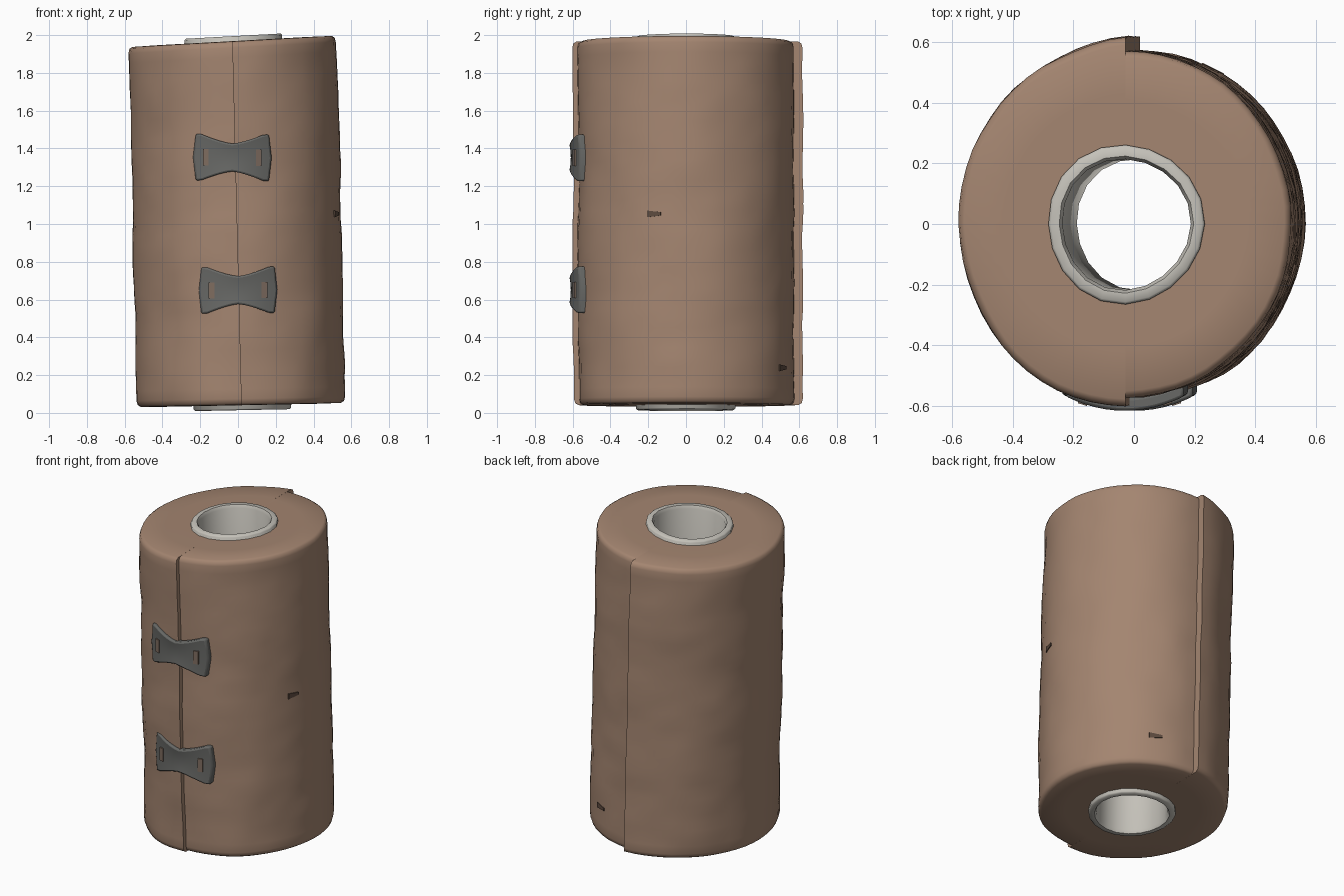
import bpy, bmesh, math
from mathutils import Vector, noise

cube = bpy.data.objects.get("Cube")
if cube:
    bpy.data.objects.remove(cube, do_unlink=True)


def material(name, rgb):
    m = bpy.data.materials.new(name)
    m.use_nodes = True
    m.diffuse_color = (*rgb, 1)
    bsdf = next(n for n in m.node_tree.nodes if n.type == 'BSDF_PRINCIPLED')
    bsdf.inputs["Base Color"].default_value = (*rgb, 1)
    return m


TAN = material("tan fabric", (0.37, 0.235, 0.163))
STAIN = material("dark stain", (0.11, 0.07, 0.05))
CORE = material("pale core", (0.56, 0.54, 0.49))
METAL = material("grey metal", (0.135, 0.137, 0.13))
SLOT = material("clip slot brown", (0.21, 0.15, 0.115))


def finish(bm, name, mat, angle=40):
    bmesh.ops.remove_doubles(bm, verts=bm.verts, dist=0.0002)
    bmesh.ops.recalc_face_normals(bm, faces=bm.faces)
    mesh = bpy.data.meshes.new(name)
    bm.to_mesh(mesh)
    bm.free()
    mesh.materials.append(mat)
    ob = bpy.data.objects.new(name, mesh)
    bpy.context.collection.objects.link(ob)
    bpy.ops.object.select_all(action='DESELECT')
    bpy.context.view_layer.objects.active = ob
    ob.select_set(True)
    bpy.ops.object.shade_smooth_by_angle(angle=math.radians(angle))
    return ob


def place(x, y, t, extra=0.0):
    """Lean the roll sideways and slope both ends; t runs from bottom to top."""
    x += 0.02 - 0.048 * t
    low, high = 0.04 + 0.02 * x - extra, 1.97 + 0.055 * x + extra
    return Vector((x, y, low + t * (high - low)))


def loft(bm, rings, close_rings=False):
    loops = [[bm.verts.new(p) for p in ring] for ring in rings]
    pairs = list(zip(loops, loops[1:]))
    if close_rings:
        pairs.append((loops[-1], loops[0]))
    for a, b in pairs:
        for i in range(len(a)):
            j = (i + 1) % len(a)
            bm.faces.new((a[i], a[j], b[j], b[i]))


# Fabric roll: two half wraps of different thickness meet in front and back seams
HALF = 30
SECTION = []
for k in range(HALF + 1):
    a = math.pi * (k / HALF - 0.5)
    SECTION.append((a, 0.55, 0.57))
for k in range(HALF + 1):
    a = math.pi * (k / HALF + 0.5)
    lip = 0.02 * max(0, 1 - k / 4)
    SECTION.append((a, 0.553, 0.598 + lip))


def fabric_ring(s, t):
    ring = []
    for a, rx, ry in SECTION:
        c, d = math.cos(a), math.sin(a)
        hole = 0.245
        p = place(c * (hole + s * (rx - hole)), d * (hole + s * (ry - hole)), t)
        if s > 0.9:
            bump = noise.noise(p * 3) * 0.010 + noise.noise(p * 9) * 0.004
            p += Vector((c, d, 0)) * bump
        ring.append(p)
    return ring


ROWS = 36
path = [(0, 0), (0.5, 0), (0.93, 0.001), (0.98, 0.006)]
path += [(1, 0.018 + 0.964 * i / ROWS) for i in range(ROWS + 1)]
path += [(s, 1 - t) for s, t in reversed(path[:4])]
bm = bmesh.new()
loft(bm, [fabric_ring(s, t) for s, t in path])
finish(bm, "fabric_roll", TAN, 50)

# Hollow core tube, standing slightly proud of both ends
profile = [(0.258, 0.0), (0.25, -0.004), (0.222, -0.004), (0.212, 0.006)]
profile += [(0.212, 0.5)] + [(r, 1 - t) for r, t in reversed(profile)]
bm = bmesh.new()
SIDES = 20
rings = []
for r, t in profile:
    ring = []
    for k in range(SIDES):
        a = math.tau * k / SIDES
        rr = r + 0.004 * math.sin(3 * a + 1)
        ring.append(place(rr * math.cos(a), rr * 1.02 * math.sin(a), t, 0.018))
    rings.append(ring)
loft(bm, rings, True)
finish(bm, "core_tube", CORE, 50)


# Bow tie clips, bent around the front
def clip_y(x):
    return -0.618 + 1.1 * x * x


def clip(name, cx, cz, tilt):
    cols, rows, half_w = 12, 4, 0.208
    bm = bmesh.new()
    grid = []
    for i in range(cols + 1):
        u = 2 * i / cols - 1
        half_h = 0.074 + 0.05 * min(1, abs(u) * 1.15) ** 1.4
        x = u * half_w
        column = []
        for j in range(rows + 1):
            v = 2 * j / rows - 1
            xx = x * (1 - 0.07 * abs(v))
            dish = 0.008 * (1 - v * v)
            column.append(bm.verts.new((cx + xx, clip_y(x) + dish,
                                        cz + v * half_h + tilt * x)))
        grid.append(column)
    for a, b in zip(grid, grid[1:]):
        for j in range(rows):
            bm.faces.new((a[j], b[j], b[j + 1], a[j + 1]))
    # Extrude the plate back into the fabric
    back = bmesh.ops.extrude_face_region(bm, geom=bm.faces[:])
    moved = [g for g in back["geom"] if isinstance(g, bmesh.types.BMVert)]
    bmesh.ops.translate(bm, verts=moved, vec=(0, 0.045, 0))
    ob = finish(bm, name, METAL)
    bev = ob.modifiers.new("soft_edge", 'BEVEL')
    bev.width, bev.segments = 0.01, 2
    bev.limit_method, bev.angle_limit = 'ANGLE', math.radians(45)
    # Narrow tooth slots near each end
    for side, label in ((-1, "right"), (1, "left")):
        bm = bmesh.new()
        x = 0.14 * side
        bmesh.ops.create_cube(bm, size=1)
        for v in bm.verts:
            px = x + v.co.x * 0.03
            v.co = (cx + px, clip_y(px) + 0.004 + v.co.y * 0.008,
                    cz + v.co.z * 0.085 + tilt * x)
        finish(bm, name + "_slot_" + label, SLOT)


clip("upper_clip", -0.03, 1.352, -0.01)
clip("lower_clip", 0.0, 0.65, 0.01)


# Small worn marks on the side of the roll
def mark(name, angle, z, width, height):
    bm = bmesh.new()
    bmesh.ops.create_cube(bm, size=1)
    c, d = math.cos(angle), math.sin(angle)
    base = place(0.549 * c, 0.57 * d, z / 2)
    out, along = Vector((c, d, 0)), Vector((-d, c, 0))
    for v in bm.verts:
        taper = 1 - 0.5 * (v.co.x > 0)
        v.co = (base + out * v.co.y * 0.009 + along * v.co.x * width
                + Vector((0, 0, v.co.z * height * taper)))
    finish(bm, name, STAIN)


mark("side_mark", -0.3, 1.03, 0.075, 0.035)
mark("back_mark", 1.11, 0.2, 0.08, 0.035)
